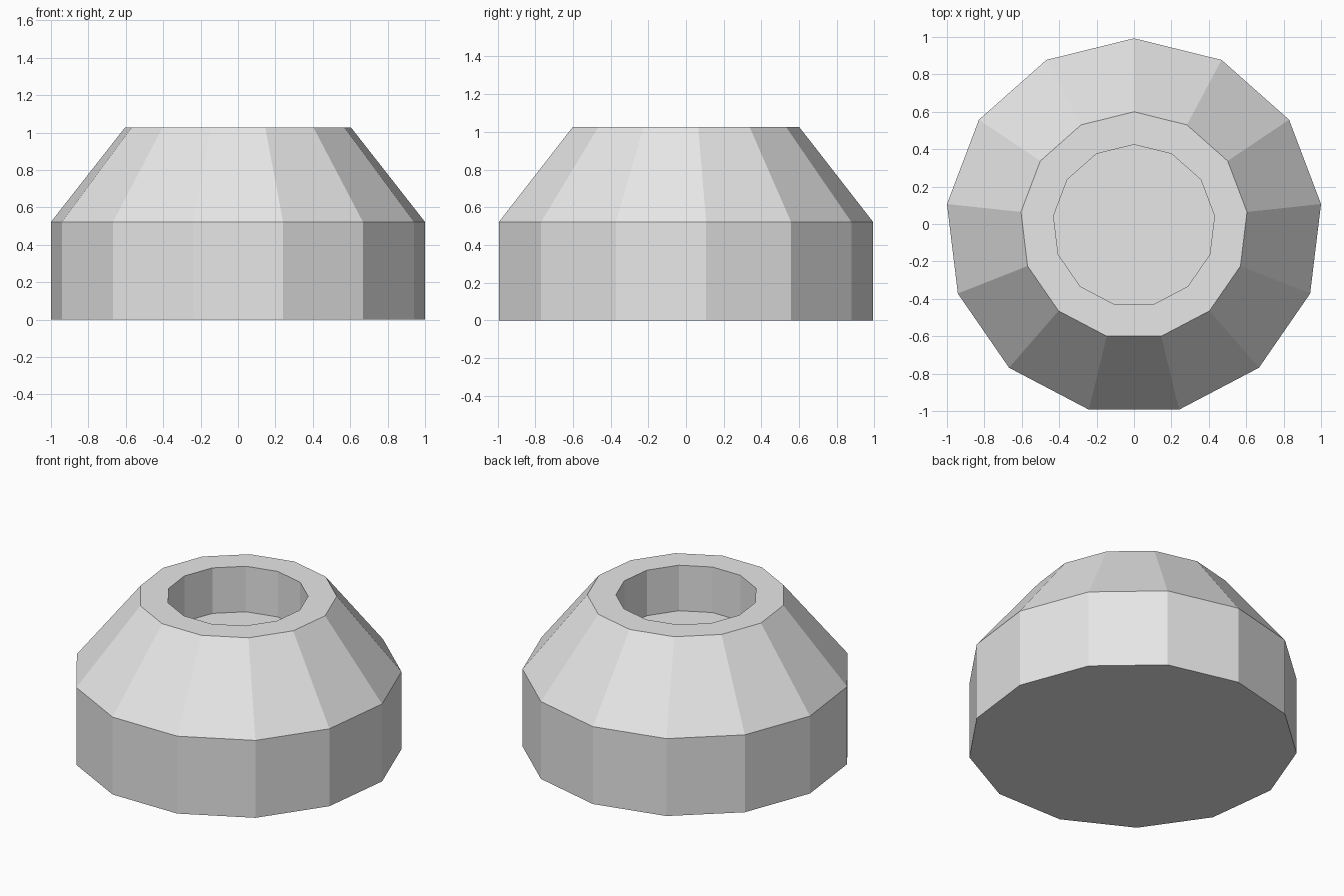
import bpy, bmesh, math

if "Cube" in bpy.data.objects:
    bpy.data.objects.remove(bpy.data.objects["Cube"])

SIDES = 13
# Ring profile: (radius, centre y, height), from the base up and down into the recess
RINGS = [(1.0073, -0.0146, 0.0), (1.0073, -0.0146, 0.522), (0.6087, -0.0089, 1.027),
         (0.4335, -0.0090, 1.027), (0.4335, -0.0090, 0.72)]

grey = bpy.data.materials.new("light_grey")
grey.diffuse_color = (0.8, 0.8, 0.8, 1)
grey.use_nodes = True
grey.node_tree.nodes["Principled BSDF"].inputs["Base Color"].default_value = grey.diffuse_color

bm = bmesh.new()


def ring(radius, cy, z):
    angles = [math.pi / 2 + 2 * math.pi * i / SIDES for i in range(SIDES)]
    return [bm.verts.new((radius * math.cos(a), cy + radius * math.sin(a), z)) for a in angles]


loops = [ring(*r) for r in RINGS]

# Base wall, sloped shoulder, flat rim and recess wall
for lower, upper in zip(loops, loops[1:]):
    for i in range(SIDES):
        j = (i + 1) % SIDES
        bm.faces.new((lower[i], lower[j], upper[j], upper[i]))

# Underside and recess floor
bm.faces.new(loops[0][::-1])
bm.faces.new(loops[-1])
bmesh.ops.recalc_face_normals(bm, faces=bm.faces[:])

mesh = bpy.data.meshes.new("recessed_base")
bm.to_mesh(mesh)
bm.free()
mesh.materials.append(grey)
bpy.context.collection.objects.link(bpy.data.objects.new("recessed_base", mesh))
